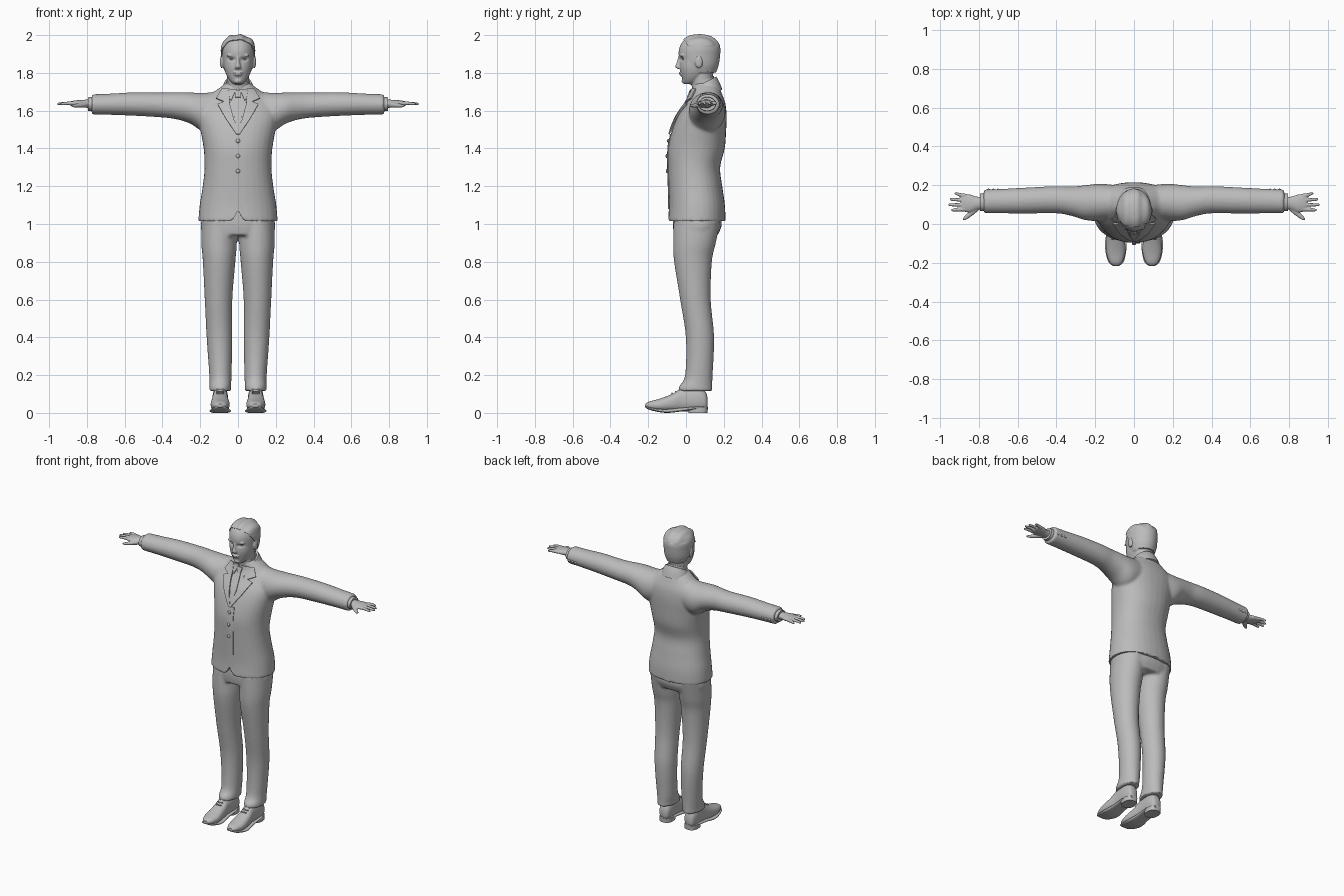
import bpy, bmesh, math
from mathutils import Vector
from mathutils.bvhtree import BVHTree

if "Cube" in bpy.data.objects:
    bpy.data.objects.remove(bpy.data.objects["Cube"])

grey = bpy.data.materials.new("plain grey")
grey.use_nodes = True
tone = (0.5, 0.5, 0.5, 1)
grey.diffuse_color = tone
grey.node_tree.nodes["Principled BSDF"].inputs["Base Color"].default_value = tone


def spline(rows, steps):
    """Smooth rows of numbers with a Catmull-Rom curve."""
    out = []
    last = len(rows) - 1
    for i in range(last):
        a, b, c, d = (rows[max(0, min(last, i + k))] for k in (-1, 0, 1, 2))
        for s in range(steps):
            t = s / steps
            out.append([q + t / 2 * (r - p + t * (2 * p - 5 * q + 4 * r - w + t * (3 * (q - r) + w - p)))
                        for p, q, r, w in zip(a, b, c, d)])
    return out + [list(rows[-1])]


def loft(bm, axis, rows, power=2, tilt=0, mirror=False, steps=5, sides=32):
    """Skin through rings given as (position, centre u, centre v, radius u, radius v)."""
    place = {"x": lambda t, u, v: (t, u, v), "y": lambda t, u, v: (u, t, v),
             "z": lambda t, u, v: (u, v, t)}[axis]
    for sign in ((1, -1) if mirror else (1,)):
        rings = []
        for t, cu, cv, ru, rv in spline(rows, steps):
            ring = []
            for k in range(sides):
                a = math.tau * k / sides
                du, dv = (r * math.copysign(abs(f) ** (2 / power), f)
                          for r, f in ((ru, math.cos(a)), (rv, math.sin(a))))
                p = place(t + tilt * dv, cu + du, cv + dv)
                ring.append(bm.verts.new((sign * p[0], p[1], p[2])))
            rings.append(ring)
        for low, high in zip(rings, rings[1:]):
            for k in range(sides):
                n = (k + 1) % sides
                bm.faces.new((low[k], low[n], high[n], high[k]))
        bm.faces.new(rings[0])
        bm.faces.new(rings[-1])


def blob(bm, centre, radii, mirror=False):
    for sign in ((1, -1) if mirror else (1,)):
        new = bmesh.ops.create_uvsphere(bm, u_segments=16, v_segments=10, radius=1)["verts"]
        for v in new:
            v.co = [c + r * p for c, r, p in zip(centre, radii, v.co)]
            v.co.x *= sign


def finish(name, bm, voxel=0, smooth=4, thick=0, angle=40):
    """Turn a bmesh into an object, optionally fused into one skin."""
    bmesh.ops.recalc_face_normals(bm, faces=bm.faces[:])
    mesh = bpy.data.meshes.new(name)
    bm.to_mesh(mesh)
    bm.free()
    ob = bpy.data.objects.new(name, mesh)
    bpy.context.collection.objects.link(ob)
    if voxel:
        m = ob.modifiers.new("fuse", "REMESH")
        m.mode, m.voxel_size = "VOXEL", voxel
        m = ob.modifiers.new("soften", "SMOOTH")
        m.factor, m.iterations = 0.5, smooth
    if thick:
        m = ob.modifiers.new("thickness", "SOLIDIFY")
        m.thickness, m.offset = thick, 0
    if ob.modifiers:
        bpy.context.view_layer.update()
        done = ob.evaluated_get(bpy.context.evaluated_depsgraph_get())
        baked = bpy.data.meshes.new_from_object(done)
        ob.modifiers.clear()
        ob.data = baked
    ob.data.materials.clear()
    ob.data.materials.append(grey)
    bpy.ops.object.select_all(action="DESELECT")
    ob.select_set(True)
    bpy.context.view_layer.objects.active = ob
    bpy.ops.object.shade_smooth_by_angle(angle=math.radians(angle))
    return ob


def part(name, axis, rows, **options):
    bm = bmesh.new()
    loft(bm, axis, rows, **options)
    return finish(name, bm)


# Jacket: body and sleeves fused together
bm = bmesh.new()
loft(bm, "z", [(1.015, 0, .057, .21, .152), (1.1, 0, .058, .203, .148), (1.2, 0, .05, .187, .142),
               (1.3, 0, .043, .177, .138), (1.4, 0, .055, .182, .15), (1.5, 0, .07, .2, .143),
               (1.58, 0, .088, .215, .127), (1.64, 0, .105, .2, .103), (1.69, 0, .11, .14, .08),
               (1.73, 0, .105, .085, .068), (1.75, 0, .1, .06, .055)], power=2.2)
loft(bm, "x", [(.06, .115, 1.61, .08, .095), (.17, .112, 1.59, .096, .105), (.25, .11, 1.613, .09, .083),
               (.32, .117, 1.625, .076, .072), (.4, .125, 1.63, .07, .066), (.55, .121, 1.635, .067, .062),
               (.68, .118, 1.634, .063, .056), (.775, .116, 1.633, .061, .054)], mirror=True)
jacket = finish("jacket", bm, voxel=.008, smooth=6)
# Rounded cutaway at the front hem
for v in jacket.data.vertices:
    x = abs(v.co.x)
    if v.co.y < 0 and x < .05:
        v.co.z = max(v.co.z, 1.015 + .06 * (1 - x / .05) ** 2)
surface = BVHTree.FromPolygons([v.co for v in jacket.data.vertices],
                               [p.vertices[:] for p in jacket.data.polygons])


def drape(name, rows, lift, mirror=True, steps=6, cols=6):
    """Lay a cloth strip, given as (height, inner x, outer x), on the jacket front."""
    bm = bmesh.new()
    fine = [[a + (b - a) * s / steps for a, b in zip(p, q)]
            for p, q in zip(rows, rows[1:]) for s in range(steps)] + [rows[-1]]
    for sign in ((1, -1) if mirror else (1,)):
        grid = []
        for z, x0, x1 in fine:
            line = []
            for c in range(cols + 1):
                x = sign * (x0 + (x1 - x0) * c / cols)
                hit = surface.ray_cast(Vector((x, -1, z)), Vector((0, 1, 0)))[0]
                y = hit.y if hit else .09
                line.append(bm.verts.new((x, y - lift, z)))
            grid.append(line)
        for a, b in zip(grid, grid[1:]):
            for c in range(cols):
                bm.faces.new((a[c], a[c + 1], b[c + 1], b[c]))
    return finish(name, bm, thick=.008)


# Shirt front, tie, lapels and front edge
drape("shirt_front", [(1.71, 0, .055), (1.6, 0, .036), (1.49, 0, .004)], .001)
drape("shirt_collar_points", [(1.715, .006, .055), (1.69, .02, .055), (1.655, .035, .04)], .008)
drape("tie_knot", [(1.705, 0, .019), (1.67, 0, .012)], .013)
drape("tie", [(1.67, 0, .011), (1.58, 0, .022), (1.49, 0, .006)], .007)
drape("collar_fronts", [(1.715, .052, .085), (1.665, .045, .115), (1.647, .044, .074)], .011)
drape("lapels", [(1.647, .044, .074), (1.634, .043, .108), (1.56, .023, .066), (1.475, -.006, .008)], .01)
drape("front_edge", [(1.475, -.01, .03), (1.08, -.01, .03)], .001, mirror=False)

bm = bmesh.new()
for z in (1.44, 1.36, 1.28):
    y = surface.ray_cast(Vector((.004, -1, z)), Vector((0, 1, 0)))[0].y
    blob(bm, (.0, y - .006, z), (.011, .006, .011))
for x in (.7, .725, .75):
    blob(bm, (x, .177, 1.622), (.008, .005, .008), mirror=True)
finish("buttons", bm)

# Neckwear rises towards the back
part("jacket_collar", "z", [(1.665, 0, .098, .105, .094), (1.71, 0, .1, .09, .078),
                            (1.748, 0, .097, .072, .064)], tilt=.5)
part("shirt_collar", "z", [(1.70, 0, .094, .066, .06), (1.762, 0, .09, .061, .058)], tilt=.4)

# Trousers
bm = bmesh.new()
loft(bm, "z", [(1.09, 0, .055, .17, .12), (1.0, 0, .06, .197, .13), (.94, 0, .052, .188, .115)], power=2.3)
loft(bm, "z", [(1.03, .1, .06, .093, .125), (.9, .1, .045, .094, .113), (.8, .1, .037, .086, .1),
               (.6, .103, .05, .073, .081), (.4, .098, .074, .068, .075), (.2, .093, .068, .059, .073),
               (.14, .094, .051, .057, .088), (.115, .094, .05, .058, .09)], mirror=True)
finish("trousers", bm, voxel=.008, smooth=5)

# Shoes with sole and heel
part("shoes", "y", [(-.214, .093, .04, .014, .008), (-.195, .093, .04, .034, .02), (-.14, .094, .042, .05, .033),
                    (-.07, .095, .055, .046, .047), (-.02, .094, .07, .04, .062), (.06, .094, .074, .041, .068),
                    (.1, .094, .065, .034, .052), (.113, .094, .055, .02, .03)], power=2.3, mirror=True)
part("soles", "y", [(-.216, .093, .034, .016, .004), (-.19, .093, .022, .042, .007), (-.11, .094, .01, .056, .01),
                    (-.03, .094, .017, .046, .01), (.06, .094, .027, .044, .008), (.115, .094, .027, .024, .008)],
     power=3, mirror=True)
part("heels", "z", [(0, .094, .064, .042, .05), (.03, .094, .064, .043, .052)], power=2.6, mirror=True, steps=1)
bm = bmesh.new()
for y, z in ((-.075, .104), (-.055, .113), (-.035, .122)):
    loft(bm, "x", [(.075, y, z, .004, .004), (.115, y, z, .004, .004)], mirror=True, sides=8, steps=1)
finish("shoe_laces", bm)

# Head: skull, jaw, neck and features fused, then the eye sockets pressed in
skull = [(1.80, 0, .08, .066, .072), (1.84, 0, .071, .08, .094), (1.89, 0, .067, .084, .105),
         (1.93, 0, .068, .084, .104), (1.965, 0, .068, .072, .086), (1.988, 0, .068, .042, .052),
         (1.996, 0, .068, .01, .012)]
bm = bmesh.new()
loft(bm, "z", skull)
loft(bm, "z", [(1.74, 0, .012, .022, .02), (1.757, 0, .026, .042, .042), (1.79, 0, .04, .062, .065),
               (1.83, 0, .048, .074, .081), (1.88, 0, .052, .077, .083)], power=2.2)
loft(bm, "z", [(1.68, 0, .092, .058, .056), (1.75, 0, .085, .057, .056), (1.83, 0, .085, .06, .06)])
loft(bm, "z", [(1.888, 0, -.028, .008, .012), (1.85, 0, -.037, .011, .015), (1.832, 0, -.041, .016, .016),
               (1.821, 0, -.034, .014, .01)], sides=16)
blob(bm, (.035, -.02, 1.892), (.026, .012, .007), mirror=True)
blob(bm, (0, -.029, 1.8), (.025, .01, .005))
blob(bm, (0, -.025, 1.79), (.021, .011, .006))
blob(bm, (0, -.008, 1.757), (.023, .016, .014))
blob(bm, (.087, .068, 1.858), (.009, .02, .034), mirror=True)
head = finish("head", bm, voxel=.0045, smooth=3)
for v in head.data.vertices:
    if v.co.y < .02:
        d = ((abs(v.co.x) - .033) / .016) ** 2 + ((v.co.z - 1.873) / .009) ** 2
        v.co.y += .012 * math.exp(-d)
bm = bmesh.new()
blob(bm, (.033, -.008, 1.872), (.013, .012, .006), mirror=True)
finish("eyes", bm)

# Hair: a swollen skull cap trimmed along the hairline
bm = bmesh.new()
loft(bm, "z", [(z + .004, x, y + .003, a * 1.045, b * 1.03) for z, x, y, a, b in skull], steps=8, sides=48)
for point, normal in (((0, -.04, 1.94), (0, .35, 1)), ((0, .045, 1.9), (0, 1, .75))):
    bmesh.ops.bisect_plane(bm, geom=bm.verts[:] + bm.edges[:] + bm.faces[:], plane_co=point,
                           plane_no=normal, clear_inner=normal[1] == 1)
# Locks swept back from a side parting
for v in bm.verts:
    if v.co.z > 1.94:
        v.co += Vector((v.co.x, v.co.y - .068, v.co.z - 1.9)).normalized() * .003 * math.sin(v.co.x * 110)
finish("hair", bm, thick=.005)

# Shirt cuffs and hands
part("shirt_cuffs", "x", [(.76, .113, 1.635, .047, .04), (.793, .112, 1.635, .045, .036)], mirror=True, steps=2)
bm = bmesh.new()
loft(bm, "x", [(.77, .11, 1.636, .032, .024), (.81, .107, 1.637, .034, .021), (.845, .106, 1.638, .046, .018),
               (.88, .109, 1.638, .045, .013), (.89, .109, 1.638, .042, .009)], mirror=True)
for root, tip, end in ((.145, .157, .925), (.122, .127, .95), (.099, .099, .957), (.076, .072, .943)):
    loft(bm, "x", [(.865, root, 1.638, .011, .011), (.9, (root + tip) / 2, 1.639, .0095, .0095),
                   (end - .008, tip, 1.636, .0075, .007), (end, tip, 1.635, .003, .003)],
         mirror=True, sides=12)
loft(bm, "x", [(.80, .088, 1.632, .018, .016), (.835, .06, 1.628, .018, .013), (.865, .036, 1.626, .014, .009),
               (.883, .024, 1.626, .005, .004)], mirror=True, sides=12)
finish("hands", bm, voxel=.004, smooth=2)
